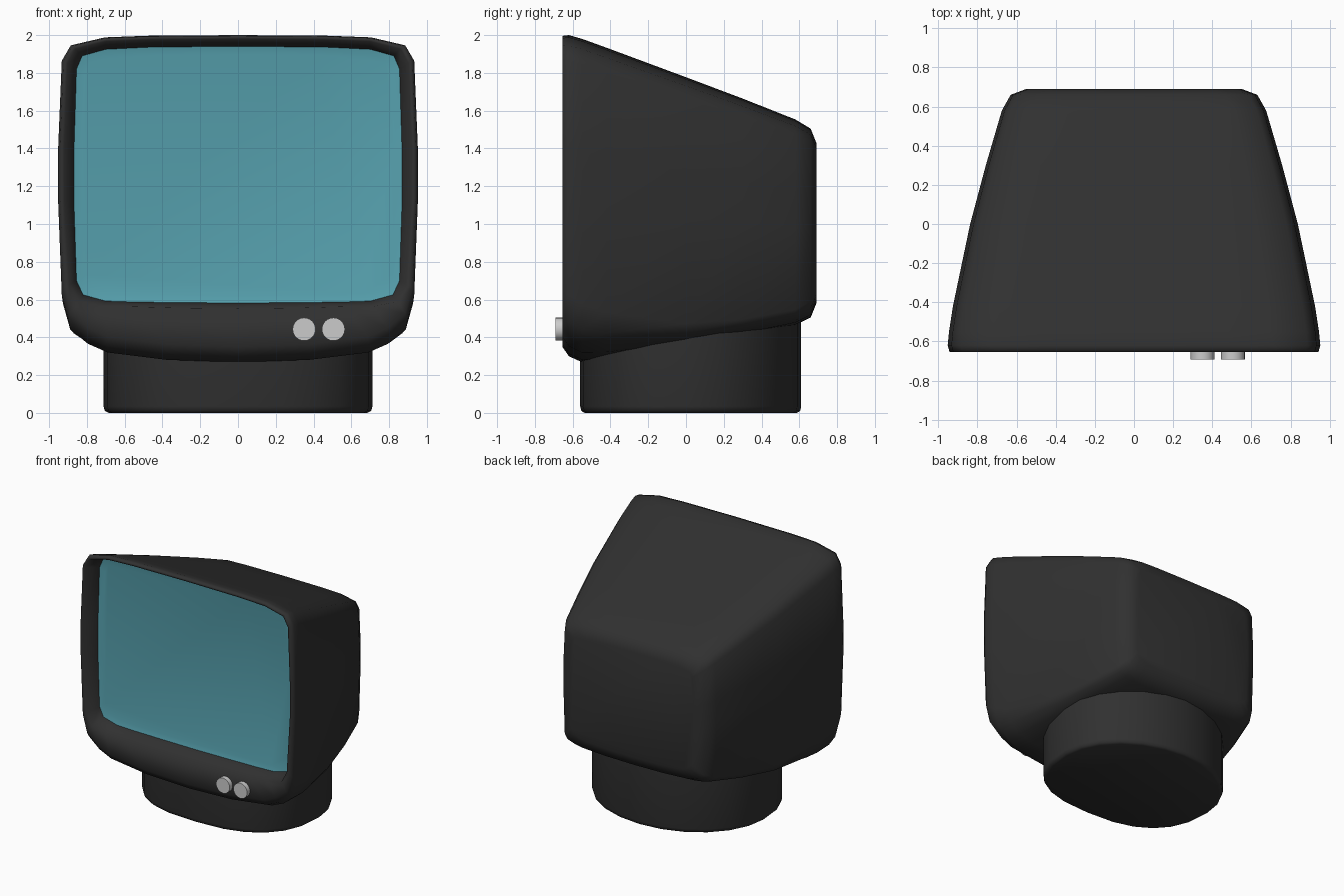
import bpy, bmesh, math

if "Cube" in bpy.data.objects:
    bpy.data.objects.remove(bpy.data.objects["Cube"])


def material(name, rgb):
    m = bpy.data.materials.new(name)
    m.diffuse_color = (*rgb, 1)
    m.use_nodes = True
    m.node_tree.nodes["Principled BSDF"].inputs["Base Color"].default_value = m.diffuse_color
    return m


def mirrored(half, y):
    # close a right-hand half outline (x, z) into a full ring at depth y
    full = half + [(-x, z) for x, z in half[-2:0:-1]]
    return [(x, y, z) for x, z in full]


def loft(name, rings, mat, cap_start=True, cap_end=True, angle=50):
    bm = bmesh.new()
    loops = [[bm.verts.new(p) for p in r] for r in rings]
    n = len(loops[0])
    for a, b in zip(loops, loops[1:]):
        for i in range(n):
            j = (i + 1) % n
            bm.faces.new((a[i], a[j], b[j], b[i]))
    if cap_start:
        bm.faces.new(loops[0])
    if cap_end:
        bm.faces.new(loops[-1])
    bmesh.ops.recalc_face_normals(bm, faces=bm.faces)
    me = bpy.data.meshes.new(name)
    bm.to_mesh(me)
    bm.free()
    ob = bpy.data.objects.new(name, me)
    bpy.context.collection.objects.link(ob)
    if mat:
        me.materials.append(mat)
    bpy.ops.object.select_all(action='DESELECT')
    ob.select_set(True)
    bpy.context.view_layer.objects.active = ob
    bpy.ops.object.shade_smooth_by_angle(angle=math.radians(angle))
    return ob


dark = material("dark_plastic", (0.03, 0.03, 0.03))
teal = material("screen_glass", (0.095, 0.36, 0.43))

# normalised half outline of the casing (width fraction, height fraction)
SHAPE = [(0, 1), (.5, .998), (.74, .993), (.93, .968), (.98, .92), (1, .65),
         (1, .48), (.98, .19), (.94, .107), (.84, .06), (.73, .032), (.4, .008), (0, 0)]


def section(w, top, bottom, round_=1):
    # round_ < 1 flattens the underside
    return [(u * w, bottom + v * (round_ if v < .2 else 1) * (top - bottom)) for u, v in SHAPE]


# casing sections from back to front: y, half width, top, bottom, underside roundness
SECTIONS = [(.69, .55, 1.43, .58, .5), (.66, .63, 1.505, .505, .45), (.58, .675, 1.553, .465, .4),
            (.3, .757, 1.664, .405, .38), (0, .837, 1.777, .35, .45), (-.42, .925, 1.933, .28, .8),
            (-.55, .945, 1.98, .268, .95), (-.62, .952, 2, .3, 1), (-.655, .942, 1.996, .35, 1)]
rings = [mirrored(section(*s[1:]), s[0]) for s in SECTIONS]

# screen opening and the rim that leads into it
SCREEN = [(0, 1.94), (.45, 1.937), (.7, 1.925), (.825, 1.89), (.855, 1.82), (.868, 1.4),
          (.868, 1.1), (.855, .7), (.82, .625), (.7, .592), (.55, .587), (.3, .584), (0, .582)]
BLEND = [.3] * 7 + [.45, .65, .8, .87, .87, .87]
outer = section(*SECTIONS[-1][1:])
rim = [(a + (c - a) * t, b + (d - b) * t) for (a, b), (c, d), t in zip(outer, SCREEN, BLEND)]
rings += [mirrored(rim, -.655), mirrored(SCREEN, -.54)]
loft("casing", rings, dark, cap_end=False, angle=100)

# recessed screen
inner = [(x * .95, 1.26 + (z - 1.26) * .94) for x, z in SCREEN]
loft("screen", [mirrored(SCREEN, -.54), mirrored(inner, -.53)], teal, cap_start=False)


# oval foot, rounder at the back, running up inside the casing
def oval(s, z, n=24):
    pts = []
    for i in range(n):
        c, k = math.cos(math.tau * i / n), math.sin(math.tau * i / n)
        e = 2.0 if k > 0 else 2.55
        pts.append((math.copysign(abs(c) ** (2 / e), c) * .712 * s,
                    math.copysign(abs(k) ** (2 / e), k) * .585 * s + .025, z))
    return pts


loft("foot", [oval(.96, 0), oval(.99, .01), oval(1, .035), oval(1, .5)], dark, angle=60)


# pair of knobs
def disc(cx, r, y, n=24):
    return [(cx + r * math.cos(math.tau * i / n), y, .443 + r * math.sin(math.tau * i / n))
            for i in range(n)]


for side, x in (("left", .35), ("right", .505)):
    loft(side + "_knob", [disc(x, .061, -.64), disc(x, .061, -.692)], None, angle=30)
